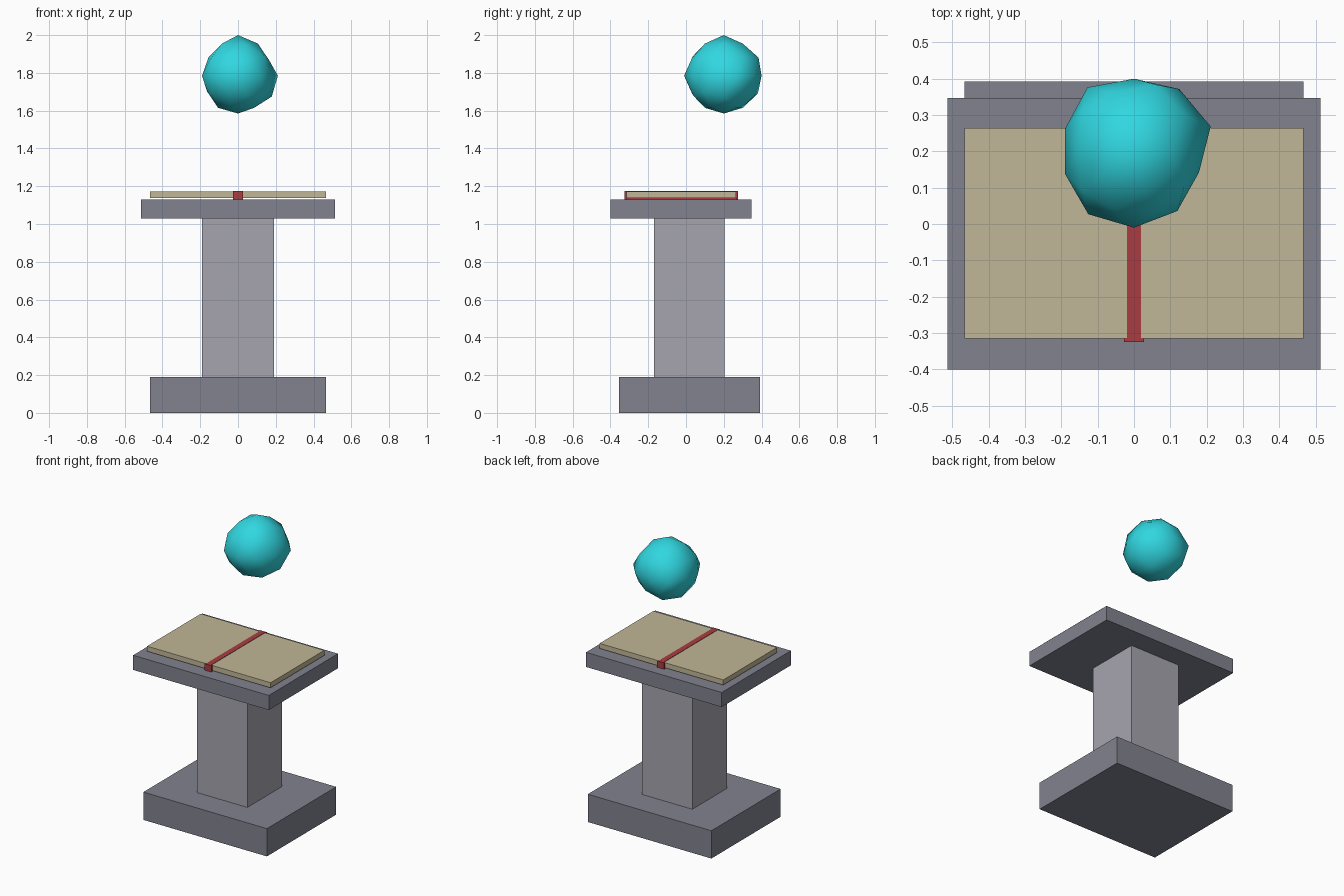
import bpy, bmesh
from mathutils import Vector

if "Cube" in bpy.data.objects:
    bpy.data.objects.remove(bpy.data.objects["Cube"])


def material(name, rgb):
    m = bpy.data.materials.new(name)
    m.diffuse_color = (*rgb, 1)
    m.use_nodes = True
    m.node_tree.nodes["Principled BSDF"].inputs["Base Color"].default_value = m.diffuse_color
    return m


SLATE = material("slate grey", (0.22, 0.225, 0.275))
STONE = material("light stone", (0.38, 0.375, 0.43))
PAPER = material("parchment", (0.53, 0.47, 0.31))
RED = material("ribbon red", (0.40, 0.045, 0.052))
CYAN = material("orb cyan", (0.03, 0.68, 0.75))


def finish(name, bm, mat):
    me = bpy.data.meshes.new(name)
    bm.to_mesh(me)
    bm.free()
    me.materials.append(mat)
    ob = bpy.data.objects.new(name, me)
    bpy.context.collection.objects.link(ob)
    return ob


def box(name, half_x, y, z, mat):
    bm = bmesh.new()
    bmesh.ops.create_cube(bm, size=1)
    for v in bm.verts:
        v.co = (v.co.x * 2 * half_x,
                y[0] + (v.co.y + 0.5) * (y[1] - y[0]),
                z[0] + (v.co.z + 0.5) * (z[1] - z[0]))
    return finish(name, bm, mat)


# Pedestal
box("base", 0.467, (-0.355, 0.393), (0, 0.19), SLATE)
box("column", 0.19, (-0.17, 0.203), (0.19, 1.03), STONE)
box("table_top", 0.513, (-0.40, 0.347), (1.03, 1.13), SLATE)

# Book with a ribbon wrapped around it
box("book", 0.467, (-0.315, 0.265), (1.137, 1.172), PAPER)
box("ribbon_top", 0.019, (-0.32, 0.27), (1.171, 1.1745), RED)
box("ribbon_bottom", 0.019, (-0.32, 0.27), (1.13, 1.138), RED)
box("ribbon_front", 0.027, (-0.325, -0.314), (1.13, 1.1745), RED)
box("ribbon_back", 0.027, (0.264, 0.274), (1.13, 1.1745), RED)

# Floating orb: faceted ball with a few corners pushed in or out
bm = bmesh.new()
bmesh.ops.create_icosphere(bm, subdivisions=2, radius=1)
bm.verts.ensure_lookup_table()
dents = [
    ((0, 0, 1), 1.075), ((0, 1, 0), 1.0),
    ((.588, .809, 0), 1.06), ((.951, .309, 0), 1.11),
    ((.951, -.309, 0), 0.94), ((.588, -.809, 0), 1.015),
    ((0, -1, 0), 1.05), ((-.588, -.809, 0), 1.07),
    ((-.588, .809, 0), 1.09), ((.894, 0, .447), 0.92),
    ((-.851, 0, .526), 0.92), ((-.894, 0, -.447), 0.92),
    ((.851, 0, -.526), 1.05), ((.276, .85, .447), 1.08),
    ((-.276, .85, -.447), 1.06),
]
rest = [v.co.copy() for v in bm.verts]
for direction, factor in dents:
    d = Vector(direction)
    i = min(range(len(rest)), key=lambda k: (rest[k] - d).length)
    bm.verts[i].co = rest[i] * factor
for v in bm.verts:
    v.co = v.co * 0.2 + Vector((0, 0.2, 1.785))
for f in bm.faces:
    f.smooth = True
finish("orb", bm, CYAN)
